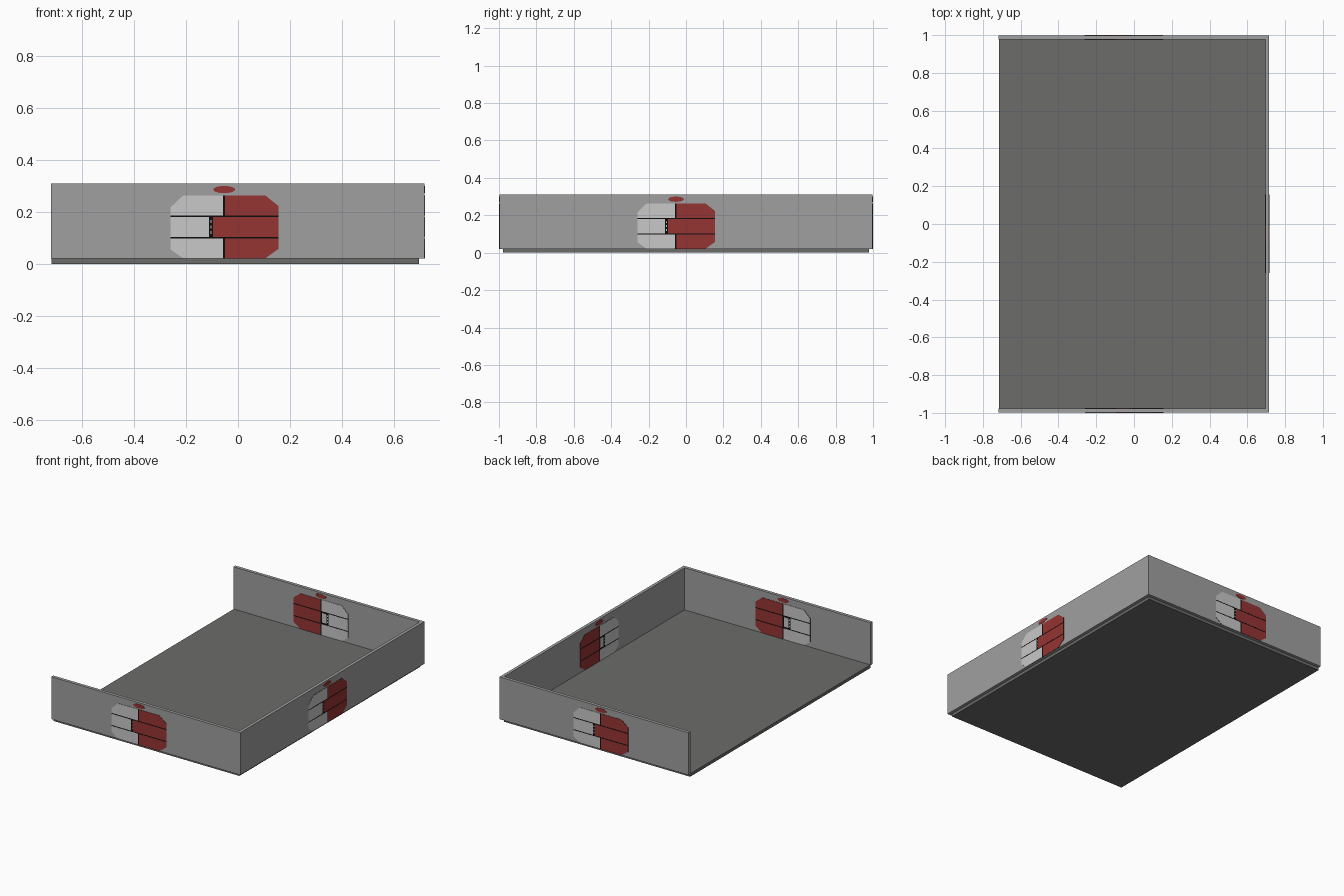
import bpy, bmesh, math
from mathutils import Vector

if "Cube" in bpy.data.objects:
    bpy.data.objects.remove(bpy.data.objects["Cube"])


def material(name, r, g, b):
    m = bpy.data.materials.new(name)
    m.diffuse_color = (r, g, b, 1)
    m.use_nodes = True
    m.node_tree.nodes["Principled BSDF"].inputs["Base Color"].default_value = m.diffuse_color
    return m


WALL = material("wall_grey", 0.35, 0.35, 0.35)
FLOOR = material("floor_grey", 0.15, 0.15, 0.145)
LIGHT = material("light_grey", 0.58, 0.58, 0.58)
RED = material("dark_red", 0.30, 0.035, 0.033)
BLACK = material("black", 0.004, 0.004, 0.004)


def finish(name, bm, mat):
    bmesh.ops.recalc_face_normals(bm, faces=bm.faces)
    me = bpy.data.meshes.new(name)
    bm.to_mesh(me)
    bm.free()
    me.materials.append(mat)
    ob = bpy.data.objects.new(name, me)
    bpy.context.collection.objects.link(ob)


def box(name, lo, hi, mat):
    bm = bmesh.new()
    bmesh.ops.create_cube(bm, size=1)
    for v in bm.verts:
        v.co = [l + (c + 0.5) * (h - l) for c, l, h in zip(v.co, lo, hi)]
    finish(name, bm, mat)


def rect(u0, u1, z0, z1):
    return [(u0, z0), (u1, z0), (u1, z1), (u0, z1)]


def plate(name, pts, origin, u, n, depth, mat):
    """Flat outline in wall coordinates (u, z), pushed out along n."""
    bm = bmesh.new()
    f = bm.faces.new([bm.verts.new(origin + u * a + Vector((0, 0, z))) for a, z in pts])
    r = bmesh.ops.extrude_face_region(bm, geom=[f])
    for v in r["geom"]:
        if isinstance(v, bmesh.types.BMVert):
            v.co += n * depth
    finish(name, bm, mat)


# Tray: floor and three walls, open on the left
box("floor", (-0.716, -0.978, 0), (0.695, 0.978, 0.021), FLOOR)
box("front_wall", (-0.718, -0.998, 0.02), (0.716, -0.976, 0.31), WALL)
box("back_wall", (-0.718, 0.976, 0.02), (0.716, 0.998, 0.31), WALL)
box("right_wall", (0.695, -0.976, 0.02), (0.716, 0.976, 0.31), WALL)

# Two-tone panel outlines
L, R, B, T = -0.207, 0.209, 0.021, 0.264
LO, HI, GAP = 0.1, 0.183, 0.003
outline = [(L + .05, B), (R - .052, B), (R, .058), (R, .222),
           (R - .052, T), (L + .05, T), (L, .217), (L, .056)]
oval = [(0.042 * math.cos(math.tau * i / 20), 0.286 + 0.014 * math.sin(math.tau * i / 20))
        for i in range(20)]
light_top = [(L, HI + GAP), (-0.005, HI + GAP), (-0.005, T), (L + .05, T), (L, .217)]
light_low = [(L, LO - GAP), (L, .056), (L + .05, B), (-0.005, B), (-0.005, LO - GAP)]
red_top = [(0.003, HI + GAP), (R, HI + GAP), (R, .222), (R - .052, T), (0.003, T)]
red_low = [(0.003, LO - GAP), (0.003, B), (R - .052, B), (R, .058), (R, LO - GAP)]
light_mid = rect(L, -0.058, LO + GAP, HI - GAP)


def panel(name, origin, u, n, inside):
    plate(name + "_backing", outline, origin, u, n, 0.001, BLACK)
    parts = [("oval", oval, RED), ("light_top", light_top, LIGHT),
             ("light_middle", light_mid, LIGHT), ("light_bottom", light_low, LIGHT),
             ("red_top", red_top, RED), ("red_bottom", red_low, RED)]
    if inside:
        parts += [("red_middle", rect(0.003, R, LO + GAP, HI - GAP), RED),
                  ("tab", rect(-0.042, -0.008, LO + .009, HI - .009), LIGHT)]
    else:
        parts += [("red_middle", rect(-0.043, R, LO + GAP, HI - GAP), RED)]
    for i in range(3):  # small light dots in the dark joint
        z = LO + 0.021 * (i + 1)
        parts.append((f"dot_{i}", rect(-0.053, -0.048, z - .005, z + .005), LIGHT))
    for part, pts, mat in parts:
        plate(f"{name}_{part}", pts, origin, u, n, 0.002, mat)


# Panels on both faces of each wall
X, Y = Vector((1, 0, 0)), Vector((0, 1, 0))
C = -0.053
for wall, u, n, out, inn in (
        ("front", X, -Y, Vector((C, -0.998, 0)), Vector((C, -0.976, 0))),
        ("back", -X, Y, Vector((C, 0.998, 0)), Vector((C, 0.976, 0))),
        ("right", Y, X, Vector((0.716, C, 0)), Vector((0.695, C, 0)))):
    panel(wall + "_outer_panel", out, u, n, False)
    panel(wall + "_inner_panel", inn, u, -n, True)
